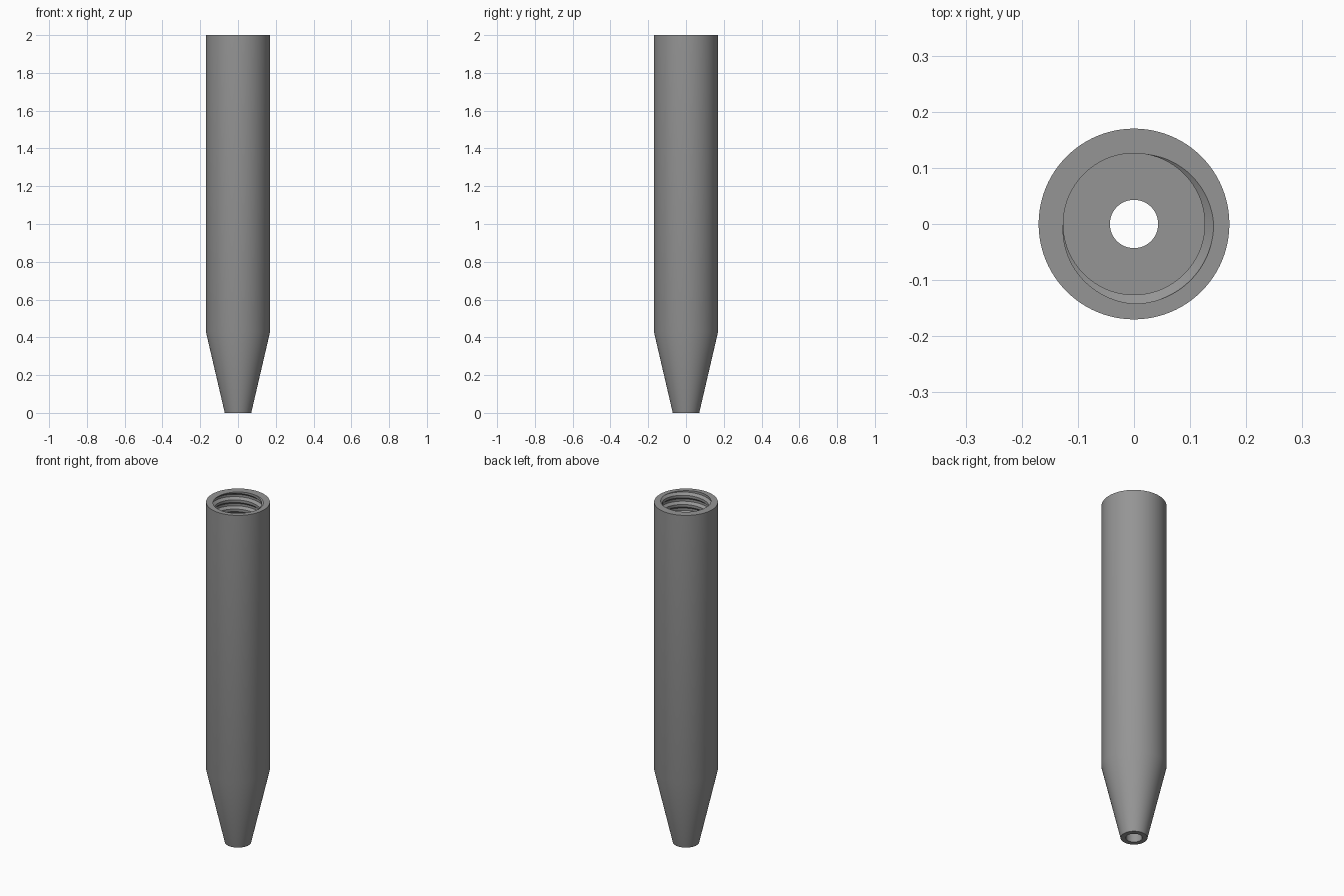
import bpy, bmesh, math

if "Cube" in bpy.data.objects:
    bpy.data.objects.remove(bpy.data.objects["Cube"])

SIDES = 96
R_OUT, R_TIP, R_HOLE = 0.17, 0.07, 0.043
R_CREST, R_ROOT = 0.126, 0.142
TOP, FLOOR, TAPER, PITCH = 2.0, 1.4, 0.43, 0.054
# thread profile over one turn: (fraction, radius)
THREAD = [(0.0, R_CREST), (0.25, R_ROOT), (0.5, R_ROOT), (0.72, R_CREST), (1.0, R_CREST)]


def thread_radius(w):
    w %= 1.0
    for (a, ra), (b, rb) in zip(THREAD, THREAD[1:]):
        if w <= b:
            return ra + (rb - ra) * (w - a) / (b - a)


def column(turn):
    """Closed (radius, z) section at an angle given in turns."""
    pts = [(R_HOLE, 0), (R_TIP, 0), (R_OUT, TAPER), (R_OUT, TOP)]
    # helical thread rows, trimmed flat at the rim and the floor
    pts.append((thread_radius(turn + 0.5), TOP))
    for k in range(-2, int((TOP - FLOOR) / PITCH) + 3):
        for frac, _ in THREAD[:-1]:
            z = TOP + PITCH * (turn - (k + frac - 0.5))
            z = min(TOP, max(FLOOR, z))
            pts.append((thread_radius(turn + 0.5 + (TOP - z) / PITCH), z))
    pts.append((thread_radius(turn + 0.5 + (TOP - FLOOR) / PITCH), FLOOR))
    pts.append((R_HOLE, FLOOR))
    return pts


# sweep the section around the axis
bm = bmesh.new()
cols = []
for i in range(SIDES + 1):
    a = 2 * math.pi * i / SIDES
    cols.append([bm.verts.new((r * math.cos(a), r * math.sin(a), z))
                 for r, z in column(i / SIDES)])
for c, d in zip(cols, cols[1:]):
    for j in range(len(c)):
        k = (j + 1) % len(c)
        bm.faces.new((c[j], d[j], d[k], c[k]))
bmesh.ops.remove_doubles(bm, verts=bm.verts, dist=1e-5)
bmesh.ops.dissolve_degenerate(bm, edges=bm.edges, dist=1e-6)
bmesh.ops.recalc_face_normals(bm, faces=bm.faces)

mesh = bpy.data.meshes.new("threaded_sleeve")
bm.to_mesh(mesh)
bm.free()
sleeve = bpy.data.objects.new("threaded_sleeve", mesh)
bpy.context.collection.objects.link(sleeve)

# single grey finish
grey = bpy.data.materials.new("grey")
grey.diffuse_color = (0.3, 0.3, 0.3, 1)
grey.use_nodes = True
grey.node_tree.nodes["Principled BSDF"].inputs["Base Color"].default_value = grey.diffuse_color
mesh.materials.append(grey)

# smooth walls with sharp rims
bpy.context.view_layer.objects.active = sleeve
sleeve.select_set(True)
bpy.ops.object.shade_smooth_by_angle(angle=math.radians(30))
